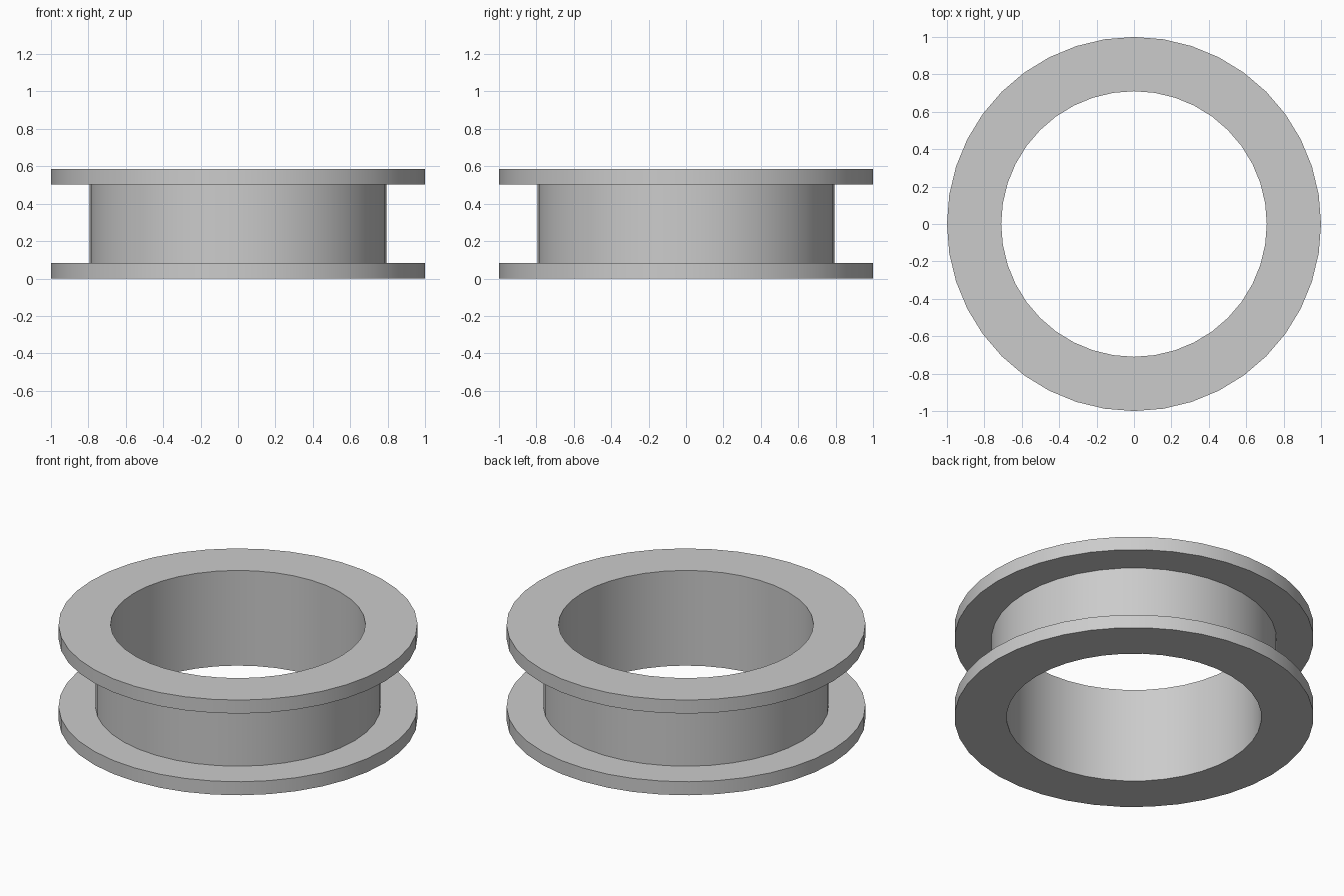
import bpy, bmesh, math

cube = bpy.data.objects.get("Cube")
if cube:
    bpy.data.objects.remove(cube, do_unlink=True)

SEGMENTS = 40
BORE, HUB, RIM = 0.71, 0.795, 1.0
HEIGHT, FLANGE = 0.585, 0.083

# Single plain grey material
grey = bpy.data.materials.new("plain_grey")
grey.use_nodes = True
colour = (0.6, 0.6, 0.6, 1)
grey.diffuse_color = colour
grey.node_tree.nodes["Principled BSDF"].inputs["Base Color"].default_value = colour

# Closed cross-section (radius, height): bore, two flanges and the hub groove
profile = [(BORE, 0), (RIM, 0), (RIM, FLANGE), (HUB, FLANGE),
           (HUB, HEIGHT - FLANGE), (RIM, HEIGHT - FLANGE),
           (RIM, HEIGHT), (BORE, HEIGHT)]

# Revolve the cross-section around the vertical axis
bm = bmesh.new()
verts = [bm.verts.new((r, 0, z)) for r, z in profile]
edges = [bm.edges.new((verts[i - 1], verts[i])) for i in range(len(verts))]
bmesh.ops.spin(bm, geom=verts + edges, cent=(0, 0, 0), axis=(0, 0, 1),
               angle=math.tau, steps=SEGMENTS, use_merge=True)
bmesh.ops.remove_doubles(bm, verts=bm.verts[:], dist=0.0001)
bmesh.ops.recalc_face_normals(bm, faces=bm.faces[:])
mesh = bpy.data.meshes.new("flanged_ring")
bm.to_mesh(mesh)
bm.free()
mesh.materials.append(grey)

ring = bpy.data.objects.new("flanged_ring", mesh)
bpy.context.collection.objects.link(ring)

# Smooth round walls with crisp corners
bpy.context.view_layer.objects.active = ring
ring.select_set(True)
bpy.ops.object.shade_smooth_by_angle(angle=math.radians(30))
